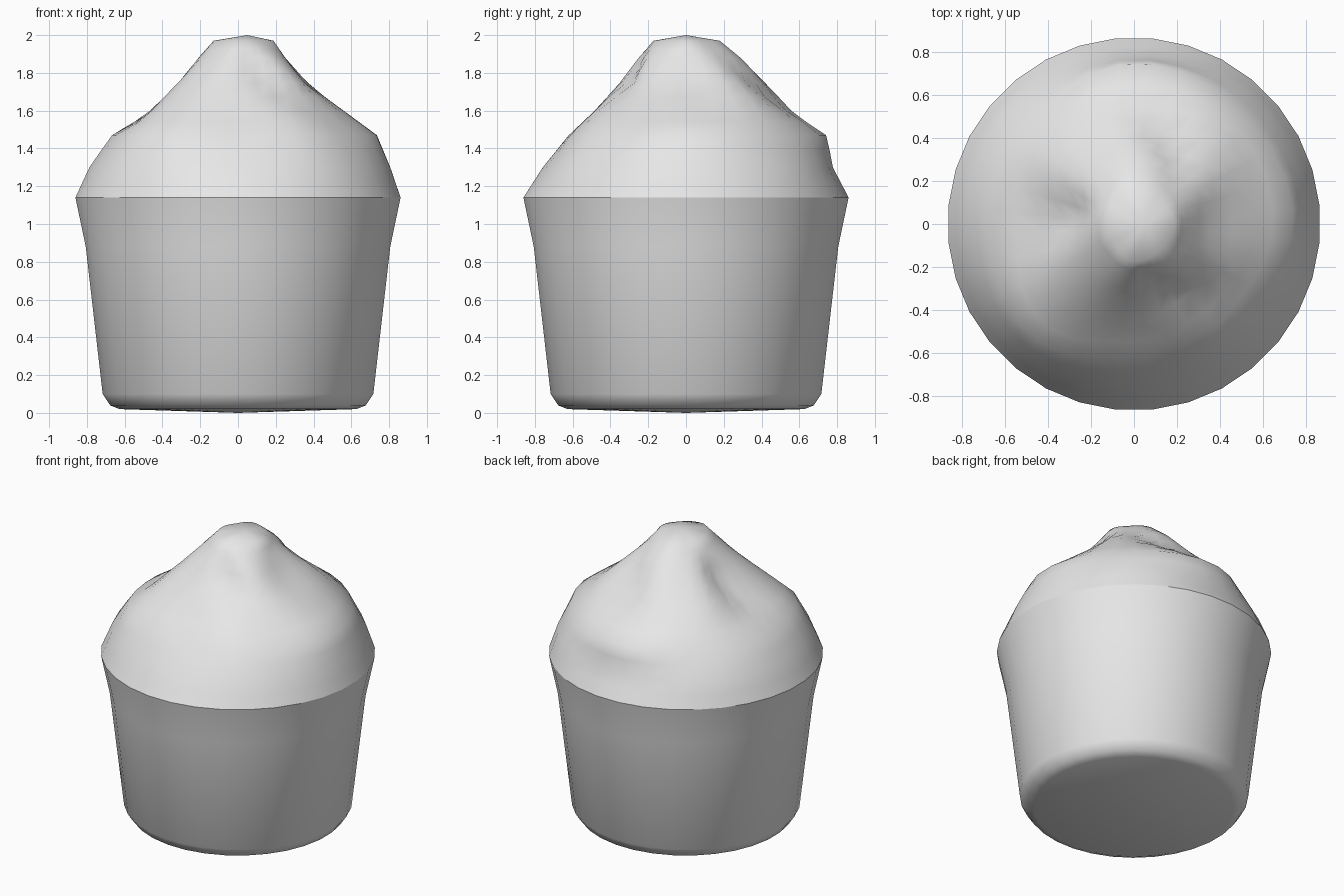
import bpy, bmesh, math

cube = bpy.data.objects.get("Cube")
if cube:
    bpy.data.objects.remove(cube, do_unlink=True)

SIDES = 32
TAU = 2 * math.pi

grey = bpy.data.materials.new("light grey")
grey.use_nodes = True
grey.diffuse_color = (0.8, 0.8, 0.8, 1)
grey.node_tree.nodes["Principled BSDF"].inputs["Base Color"].default_value = (0.8, 0.8, 0.8, 1)


def lathe(name, heights, radius, bottom=None, top=None):
    """Stack rings of radius(angle, z), closing the ends with fans to a point."""
    bm = bmesh.new()
    rings = []
    for z in heights:
        ring = []
        for i in range(SIDES):
            a = (i + 0.5) * TAU / SIDES
            r = radius(a, z)
            ring.append(bm.verts.new((r * math.cos(a), r * math.sin(a), z)))
        rings.append(ring)
    for lower, upper in zip(rings, rings[1:]):
        for i in range(SIDES):
            j = (i + 1) % SIDES
            bm.faces.new((lower[i], lower[j], upper[j], upper[i]))
    for ring, tip in ((rings[0], bottom), (rings[-1], top)):
        if tip:
            v = bm.verts.new(tip)
            for i in range(SIDES):
                bm.faces.new((ring[i], ring[(i + 1) % SIDES], v))
    bmesh.ops.recalc_face_normals(bm, faces=bm.faces)
    mesh = bpy.data.meshes.new(name)
    bm.to_mesh(mesh)
    bm.free()
    obj = bpy.data.objects.new(name, mesh)
    bpy.context.collection.objects.link(obj)
    mesh.materials.append(grey)
    bpy.ops.object.select_all(action='DESELECT')
    obj.select_set(True)
    bpy.context.view_layer.objects.active = obj
    bpy.ops.object.shade_smooth_by_angle(angle=math.radians(50))
    return obj


# Paper cup: rounded foot, tapered wall, flared lip
cup = {0.02: 0.63, 0.04: 0.68, 0.1: 0.72, 0.88: 0.81, 1.14: 0.865}
lathe("cup", list(cup), lambda a, z: cup[z], bottom=(0, 0, 0))

# Frosting: radius at eight compass directions for each level
LEVELS = {
    1.14: (.865, .865, .865, .865, .865, .865, .865, .865),
    1.30: (.81, .81, .78, .80, .79, .80, .76, .79),
    1.47: (.74, .72, .75, .68, .67, .71, .62, .68),
    1.60: (.56, .60, .58, .56, .46, .56, .48, .56),
    1.75: (.35, .45, .42, .39, .31, .38, .35, .40),
    1.88: (.25, .29, .29, .25, .21, .23, .26, .27),
    1.97: (.19, .17, .18, .14, .13, .13, .18, .17),
}
ZS = list(LEVELS)
# Spiral grooves between the swirls, measured at z = 1.75
GROOVES = [math.radians(d) for d in (62, 168, 300)]
TWIST = 2.2


def column(z, k):
    """Radius in direction k, interpolated between levels."""
    for lo, hi in zip(ZS, ZS[1:]):
        if z <= hi:
            t = (z - lo) / (hi - lo)
            return LEVELS[lo][k] * (1 - t) + LEVELS[hi][k] * t
    return LEVELS[ZS[-1]][k]


def frosting_radius(a, z):
    u = a / TAU * 8
    k = int(u) % 8
    t = u - int(u)
    t = t * t * (3 - 2 * t)
    r = column(z, k) * (1 - t) + column(z, (k + 1) % 8) * t
    depth = 0.07 * math.exp(-((z - 1.72) / 0.16) ** 2)
    for g in GROOVES:
        d = a - g - TWIST * (1.75 - z)
        d = math.atan2(math.sin(d), math.cos(d))
        r -= depth * math.exp(-(d / 0.3) ** 2)
    return r


rows = [1.14, 1.22, 1.30, 1.39, 1.47, 1.54, 1.60, 1.675, 1.75, 1.815, 1.88, 1.925, 1.97]
lathe("frosting", rows, frosting_radius, top=(0.05, 0, 2.0))
